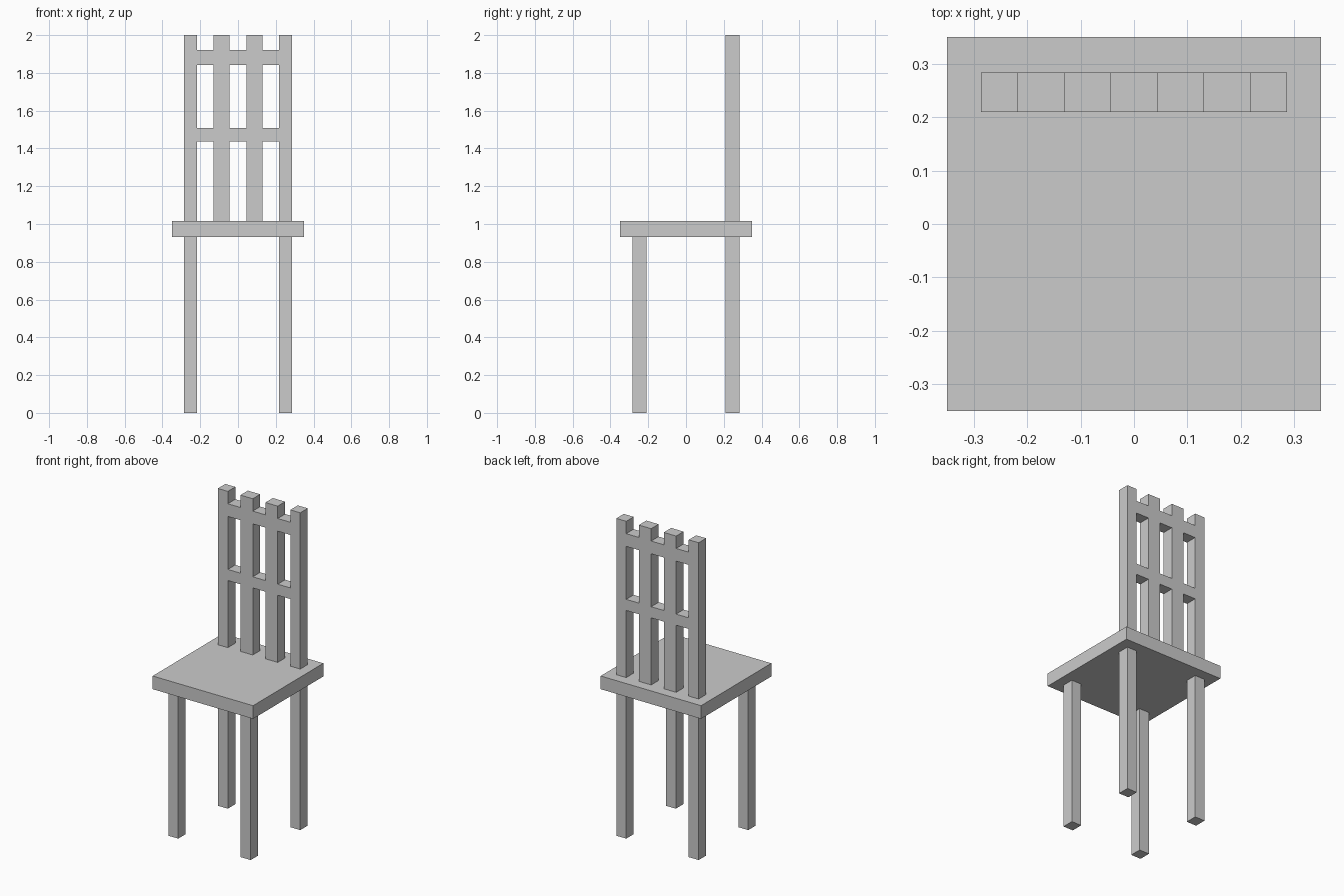
import bpy

if "Cube" in bpy.data.objects:
    bpy.data.objects.remove(bpy.data.objects["Cube"])


def box(name, x, y, z):
    """Box spanning the (min, max) ranges on each axis."""
    bpy.ops.mesh.primitive_cube_add(
        size=1, location=[(r[0] + r[1]) / 2 for r in (x, y, z)])
    ob = bpy.context.object
    ob.name = ob.data.name = name
    ob.scale = [r[1] - r[0] for r in (x, y, z)]
    bpy.ops.object.transform_apply(location=False, rotation=False, scale=True)
    return ob


def mirrored(name, x, y, z):
    """Right and left copies of a box, mirrored across x = 0."""
    box(name + "_right", x, y, z)
    box(name + "_left", (-x[1], -x[0]), y, z)


SEAT_BOTTOM, SEAT_TOP = 0.932, 1.015
POST_X = (0.218, 0.287)
SLAT_X = (0.044, 0.13)
FRONT_Y = (-0.284, -0.21)
BACK_Y = (0.21, 0.284)

# Seat
box("seat", (-0.35, 0.35), (-0.35, 0.35), (SEAT_BOTTOM, SEAT_TOP))

# Legs and the backrest above them
mirrored("front_leg", POST_X, FRONT_Y, (0, SEAT_BOTTOM))
mirrored("back_leg", POST_X, BACK_Y, (0, SEAT_BOTTOM))
mirrored("back_post", POST_X, BACK_Y, (SEAT_TOP, 2))
mirrored("back_slat", SLAT_X, BACK_Y, (SEAT_TOP, 2))

# Cross rails, filling the gaps flush with posts and slats
for rail, z in (("upper_rail", (1.842, 1.922)), ("lower_rail", (1.438, 1.508))):
    mirrored(rail, (SLAT_X[1], POST_X[0]), BACK_Y, z)
    box(rail + "_middle", (-SLAT_X[0], SLAT_X[0]), BACK_Y, z)
